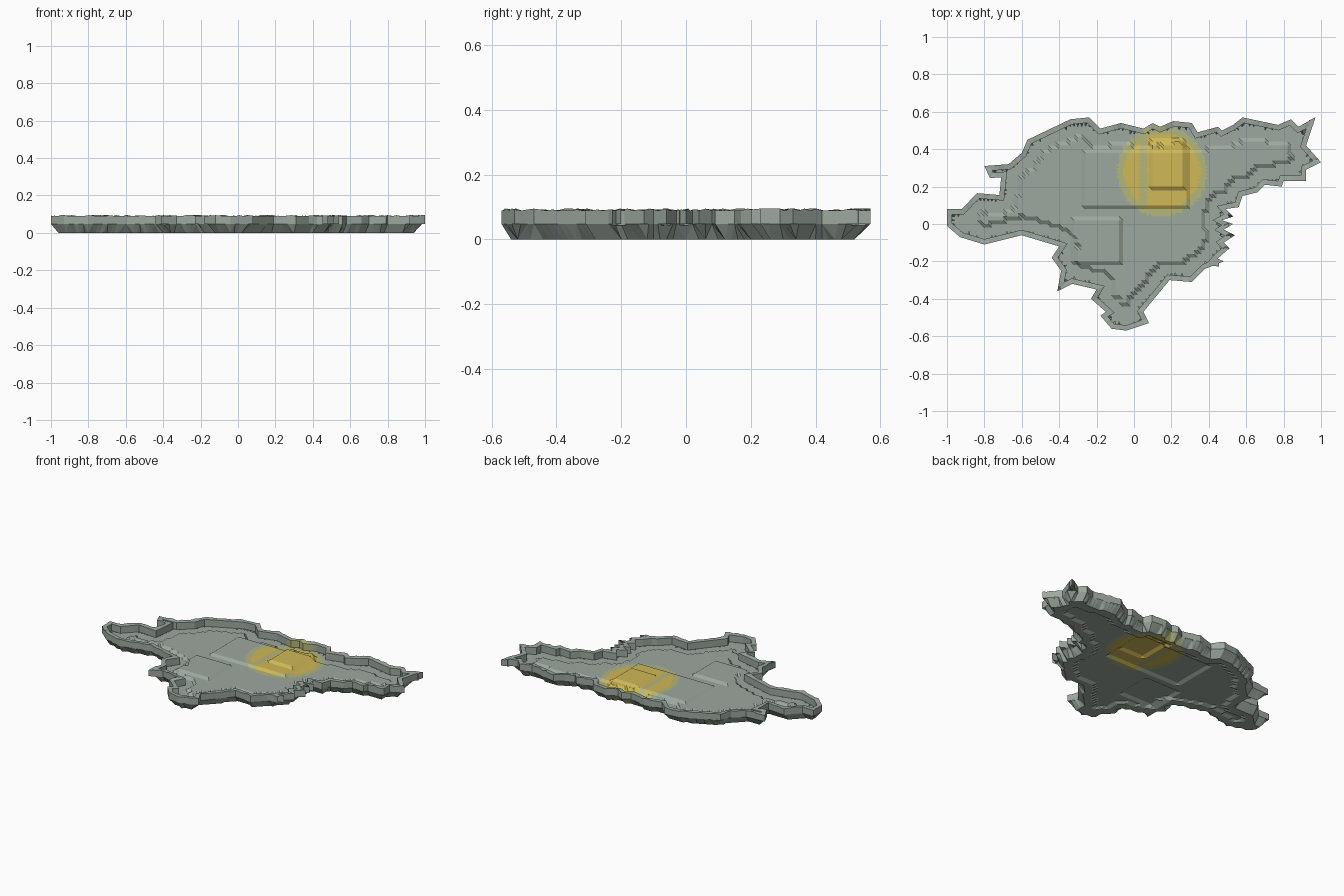
import bpy, bmesh, math, random
from mathutils import Vector
from mathutils.geometry import delaunay_2d_cdt

if "Cube" in bpy.data.objects:
    bpy.data.objects.remove(bpy.data.objects["Cube"])

random.seed(4)
SHORE_Z, RIM_Z, BED_Z, STEP = 0.048, 0.089, 0.043, 0.0125

# Shoreline seen from above, clockwise from the west tip
outline = [(-1, .08), (-.92, .08), (-.84, .165), (-.72, .155), (-.71, .25), (-.77, .245),
    (-.80, .31), (-.67, .32), (-.60, .38), (-.57, .45), (-.34, .56), (-.24, .57), (-.18, .51),
    (-.07, .54), (.05, .51), (.1, .54), (.14, .52), (.21, .55), (.31, .54), (.34, .49),
    (.45, .52), (.47, .50), (.53, .53), (.58, .57), (.77, .53), (.84, .56), (.88, .52),
    (.97, .57), (.92, .42), (1, .33), (.92, .29), (.92, .23), (.80, .23), (.79, .20),
    (.70, .21), (.66, .17), (.58, .15), (.56, .09), (.49, .08), (.53, .04), (.47, .02),
    (.53, 0), (.48, -.03), (.54, -.06), (.48, -.10), (.51, -.13), (.43, -.20), (.48, -.20),
    (.38, -.24), (.31, -.31), (.19, -.30), (.05, -.47), (.08, -.53), (-.04, -.57),
    (-.12, -.56), (-.18, -.49), (-.15, -.47), (-.23, -.40), (-.20, -.35), (-.33, -.32),
    (-.41, -.36), (-.39, -.25), (-.44, -.18), (-.40, -.12), (-.60, -.06), (-.72, -.09),
    (-.80, -.11), (-.93, -.07), (-1, -.01)]
shore = [Vector(p) for p in reversed(outline)]          # counter-clockwise
pairs = list(zip(shore, shore[1:] + shore[:1]))


def shore_distance(p):
    best = 9.0
    for a, b in pairs:
        d = b - a
        t = max(0, min(1, (p - a).dot(d) / d.length_squared))
        best = min(best, (p - a - d * t).length)
    return best


def inside(p):
    hit = False
    for a, b in pairs:
        if (a.y > p.y) != (b.y > p.y) and p.x < a.x + (p.y - a.y) * (b.x - a.x) / (b.y - a.y):
            hit = not hit
    return hit


def terrace(p, d):
    level = int(d > 0.1)
    level += (-.28 < p.x < .3 and .1 < p.y < .38) or (-.32 < p.x < -.07 and -.21 < p.y < .03)
    level += .08 < p.x < .28 and .2 < p.y < .45
    return level * STEP


def material(name, rgb):
    m = bpy.data.materials.new(name)
    m.diffuse_color = (*rgb, 1)
    m.use_nodes = True
    m.node_tree.nodes["Principled BSDF"].inputs["Base Color"].default_value = m.diffuse_color
    return m


grey = material("grey_green", (.335, .39, .345))
pale = material("pale_yellow", (.45, .465, .2))
gold = material("strong_yellow", (.63, .48, .095))


def patch_colour(c):
    # round yellow patch: strong core and side strip, pale elsewhere
    r = math.hypot(c.x - .15, c.y - .28)
    if r > .24:
        return 0
    core = r < .205 and not .03 < c.x < .07
    return 2 if core else 1


def finish(name, bm):
    me = bpy.data.meshes.new(name)
    for m in (grey, pale, gold):
        me.materials.append(m)
    for f in bm.faces:
        f.material_index = patch_colour(f.calc_center_median())
    bm.to_mesh(me)
    bm.free()
    ob = bpy.data.objects.new(name, me)
    bpy.context.collection.objects.link(ob)
    return ob


# Shoreline cut into short pieces, and its inset copy
ring = []
for a, b in pairs:
    n = max(1, round((b - a).length / .025))
    ring += [a.lerp(b, i / n) for i in range(n)]
count = len(ring)
inner = []
for i, p in enumerate(ring):
    d1 = (p - ring[i - 1]).normalized()
    d2 = (ring[(i + 1) % count] - p).normalized()
    n1, n2 = Vector((-d1.y, d1.x)), Vector((-d2.y, d2.x))
    m = n1 + n2
    m = m.normalized() if m.length > .01 else n1
    inner.append(p + m * min(.028 / max(m.dot(n1), .1), .05))

# Grid points triangulated inside the shoreline
points = list(ring)
for i in range(-50, 51):
    for j in range(-29, 30):
        p = Vector((i * .02, j * .02))
        if inside(p) and shore_distance(p) > .028:
            points.append(p)
verts, _, faces = delaunay_2d_cdt(points, [], [list(range(count))], 1, 1e-5)[:3]
depth = [shore_distance(v) for v in verts]

# Stepped underside, sloping up to the shoreline
bm = bmesh.new()
bv = [bm.verts.new((v.x, v.y, SHORE_Z if d < .002 else terrace(v, d)))
      for v, d in zip(verts, depth)]
for f in faces:
    bm.faces.new([bv[k] for k in reversed(f)])
finish("underside", bm)

# Stepped lake bed on top, ending under the rim
bm = bmesh.new()
bv = [bm.verts.new((v.x, v.y, BED_Z + terrace(v, d))) for v, d in zip(verts, depth)]
for f in faces:
    if sum(depth[k] for k in f) / 3 > .018:
        bm.faces.new([bv[k] for k in f])
finish("lake_bed", bm)

# Raised rim: outer wall, flat lip and inner wall
bm = bmesh.new()
rows = []
for p, q in zip(ring, inner):
    lip = RIM_Z + random.choice((0, 0, .003, .006))
    rows.append([bm.verts.new(v) for v in ((p.x, p.y, SHORE_Z), (p.x, p.y, lip),
                                           (q.x, q.y, RIM_Z), (q.x, q.y, BED_Z))])
for i in range(count):
    a, b = rows[i], rows[(i + 1) % count]
    for k in range(3):
        bm.faces.new((a[k], b[k], b[k + 1], a[k + 1]))
bmesh.ops.reverse_faces(bm, faces=bm.faces[:])
bmesh.ops.recalc_face_normals(bm, faces=bm.faces[:])
finish("shore_rim", bm)
